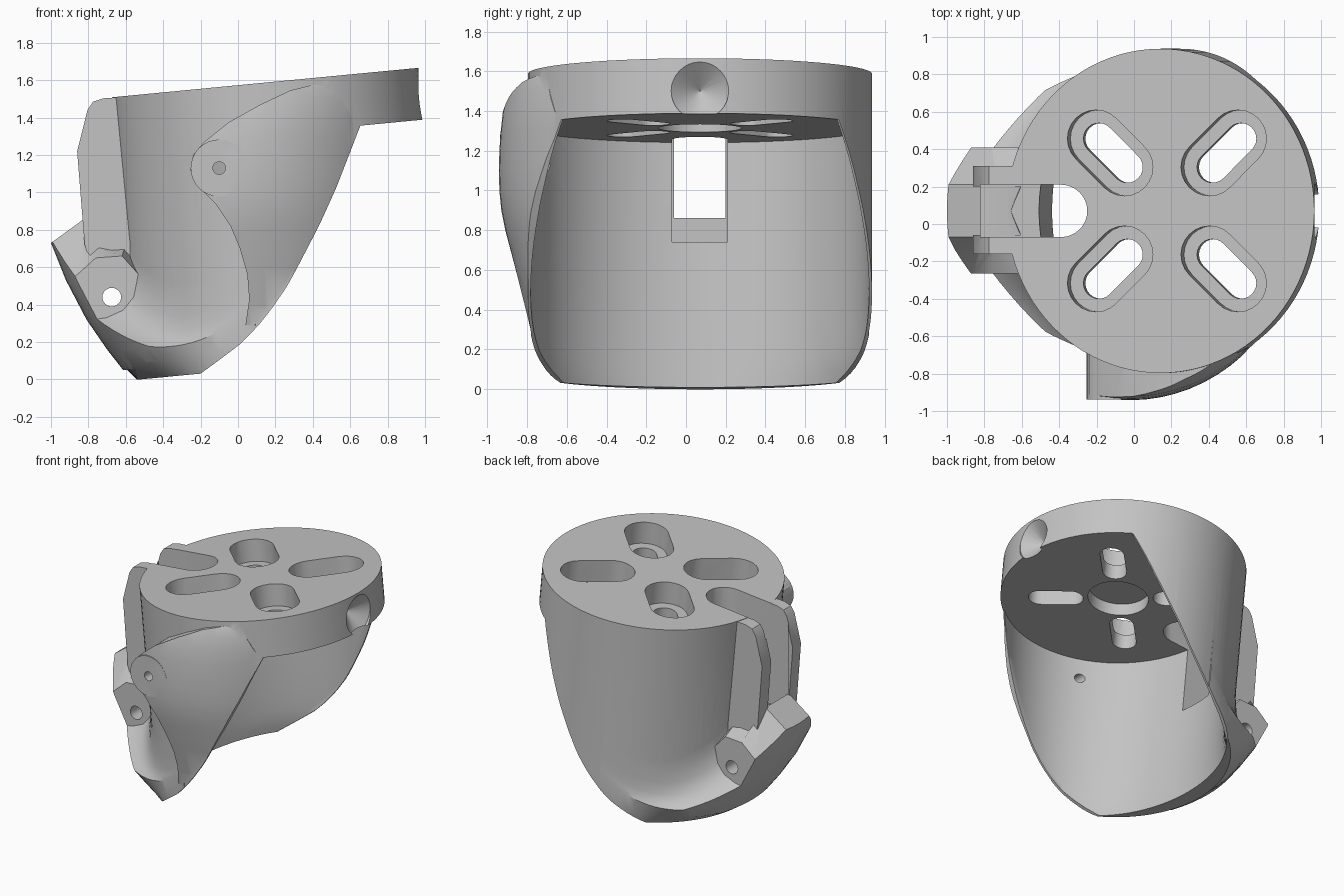
import bpy, bmesh
from math import sin, cos, acos, pi, radians
from mathutils import Matrix, Vector

cube = bpy.data.objects.get("Cube")
if cube:
    bpy.data.objects.remove(cube, do_unlink=True)

grey = bpy.data.materials.new("plain grey")
grey.use_nodes = True
grey.diffuse_color = (0.55, 0.55, 0.55, 1)
grey.node_tree.nodes["Principled BSDF"].inputs["Base Color"].default_value = (0.55, 0.55, 0.55, 1)

TILT = Matrix.Rotation(-0.0957, 4, 'Y')   # the cup leans slightly
MID = 0.07                                # middle plane in y
CU, A, B = 0.292, 0.827, 0.867            # cup centre and radii
TOP, UNDER, BASE = 1.566, 1.288, 0.05


def loft(name, rings, tilt=False):
    """Solid skinned through closed rings of equal length."""
    bm = bmesh.new()
    vs = [[bm.verts.new(TILT @ Vector(p) if tilt else Vector(p)) for p in r] for r in rings]
    n = len(vs[0])
    for a, b in zip(vs, vs[1:]):
        for i in range(n):
            j = (i + 1) % n
            bm.faces.new((a[i], a[j], b[j], b[i]))
    caps = [bm.faces.new(vs[0]), bm.faces.new(vs[-1])]
    bmesh.ops.triangulate(bm, faces=caps)
    bmesh.ops.recalc_face_normals(bm, faces=bm.faces)
    if bm.calc_volume(signed=True) < 0:
        bmesh.ops.reverse_faces(bm, faces=bm.faces)
    me = bpy.data.meshes.new(name)
    bm.to_mesh(me)
    bm.free()
    me.materials.append(grey)
    ob = bpy.data.objects.new(name, me)
    bpy.context.collection.objects.link(ob)
    return ob


def ellipse(cx, cy, a, b, z, n=72):
    return [(cx + a * cos(2 * pi * i / n), cy + b * sin(2 * pi * i / n), z) for i in range(n)]


def prism(name, profile, y0, y1):
    return loft(name, [[(x, y, z) for x, z in profile] for y in (y0, y1)])


def rod(name, x, z, r, y0, y1, n=32):
    return prism(name, [(x + r * cos(2 * pi * i / n), z + r * sin(2 * pi * i / n)) for i in range(n)], y0, y1)


def capsule(name, cx, cy, ang, half, r, z0, z1):
    pts = []
    for side in (1, -1):
        for i in range(13):
            t = ang + (0 if side == 1 else pi) - pi / 2 + pi * i / 12
            pts.append((cx + side * half * cos(ang) + r * cos(t),
                        cy + side * half * sin(ang) + r * sin(t)))
    return loft(name, [[(x, y, z) for x, y in pts] for z in (z0, z1)], True)


def flare(left_shift=0):
    """Outward-leaning envelope of the lower left side."""
    return loft("flare", [ellipse(left + 1, MID, 1, 1, z, 96) for z, left in
                          ((-.1, -.5), (0, -.575), (.16, -.70), (.32, -.81), (.53, -.92), (.73, -1), (1.1, -1.12))])


def volume(mesh):
    bm = bmesh.new()
    bm.from_mesh(mesh)
    v = bm.calc_volume()
    bm.free()
    return v


def combine(target, tool, op):
    """Boolean with a second solver in reserve; the tool is used up."""
    before = volume(target.data)
    for solver in ('MANIFOLD', 'EXACT', 'FLOAT'):
        m = target.modifiers.new(op, 'BOOLEAN')
        m.operation, m.object, m.solver = op, tool, solver
        if solver == 'EXACT':
            m.use_self = True
        bpy.context.view_layer.update()
        shape = target.evaluated_get(bpy.context.evaluated_depsgraph_get())
        mesh = bpy.data.meshes.new_from_object(shape)
        target.modifiers.remove(m)
        after = volume(mesh)
        good = after > before + 1e-6 if op == 'UNION' else 0.05 * before < after < before - 1e-6
        if good:
            target.data = mesh
            break
    bpy.data.objects.remove(tool, do_unlink=True)


def curve_at(pts, v):
    for (a, p), (b, q) in zip(pts, pts[1:]):
        if v <= b:
            return p + (q - p) * (v - a) / (b - a)
    return pts[-1][1]


# Leaning cup body
cup = loft("socket_cup", [ellipse(CU, MID, A, B, w, 96) for w in (BASE, TOP)], True)

# Flared lip around the lower side
sections = []
for i in range(-26, 27):
    t = radians(i * 3)
    d = abs(i * 3)
    we = 0.21 + 0.14 * ((d - 47) / 27) ** 2
    e = 0.36 * cos(t) ** 3.6 + 0.004
    shape = [(-0.12, BASE), (0.002, BASE), (e * 0.55, BASE + (we - BASE) * 0.45), (e, we),
             (e * 0.62, we + 0.03), (e * 0.34, we + 0.08), (e * 0.14, we + 0.16),
             (e * 0.03, we + 0.28), (-0.004, we + 0.4), (-0.12, we + 0.4)]
    sections.append([(CU - (A + r) * cos(t), MID + (B + r) * sin(t), w) for r, w in shape])
lip = loft("lip", sections, True)
combine(lip, flare(), 'INTERSECT')
combine(cup, lip, 'UNION')

# Hinge bracket, trimmed to the flare
crown = [(-1.2, .585), (-.82, .86), (-.73, .75), (-.6, .725), (-.53, .6), (-.45, .3), (-.45, .05), (-1.2, .05)]
ear = [(-1.2, .35), (-.86, .56), (-.76, .65), (-.62, .66), (-.53, .56), (-.45, .3), (-.45, .05), (-1.2, .05)]
bracket = loft("bracket", [[(x, y, z) for x, z in prof] for prof, y in
                           ((ear, -.265), (crown, -.07), (crown, .21), (ear, .41))])
combine(bracket, flare(), 'INTERSECT')
combine(cup, bracket, 'UNION')

# Twin upright arms
arm = [(-.86, 1.22), (-.82, .72), (-.78, .6), (-.45, .6), (-.45, 1.52),
       (-.72, 1.503), (-.775, 1.485), (-.805, 1.44)]
for y0, y1 in ((-.16, -.06), (.2, .31)):
    combine(cup, prism("arm", arm, y0, y1), 'UNION')

# Front bulge with an S-shaped leading edge
edge = [(.5, 1.6), (.28, 1.545), (.12, 1.47), (-.05, 1.375), (-.18, 1.27), (-.24, 1.2), (-.255, 1.12),
        (-.22, 1.04), (-.12, .94), (-.04, .82), (.01, .7), (.05, .56), (.06, .43), (.04, .29),
        (.14, .3), (.36, .63), (.54, 1.02), (.64, 1.34)]
bulge = prism("bulge", edge, -.3, -1.1)
dome = loft("dome", [ellipse(-.02, MID, .93, b, z) for z, b in
                     ((.2, .83), (.4, .88), (.6, .93), (.8, .98), (.9, 1), (1, 1.01), (1.1, 1.012), (1.2, 1.01),
                      (1.3, 1.003), (1.4, .992), (1.5, .965), (1.56, .94), (1.6, .91), (1.64, .86))])
combine(bulge, dome, 'INTERSECT')
combine(cup, bulge, 'UNION')
combine(cup, rod("boss", -.1, 1.13, .153, -.6, -.938), 'UNION')

# Hollow interior, open towards the right-hand end
opening = [(-.05, -.36), (.05, -.2), (.115, -.09), (.188, .028), (.265, .12), (.352, .205), (.47, .305),
           (.596, .389), (.78, .508), (.966, .615), (UNDER, .777)]
rings = []
for i in range(31):
    w = -.03 + (UNDER + .03) * i / 30
    um = curve_at(opening, w)
    limit = acos((CU - um) / A)
    width = um - CU + A
    k = 1 - min(0.1, 0.4 * width) / width
    ring = []
    for j in range(49):
        t = limit * (j - 24) / 24
        ring.append((um - (um - CU + A * cos(t)) * k, MID + .983 * B * sin(t), w))
    h, ue = .983 * B * sin(limit), um + .004
    rings.append([(ue, MID - h, w)] + ring + [(ue, MID + h, w), (ue, 2, w), (2, 2, w), (2, -2, w), (ue, -2, w)])
combine(cup, loft("hollow", rings, True), 'DIFFERENCE')

# Open channel between the arms
channel = [(-.82, -.07), (-.39, -.07)]
channel += [(-.39 + .14 * sin(pi * i / 16), MID - .14 * cos(pi * i / 16)) for i in range(1, 16)]
channel += [(-.39, .21), (-.82, .21)]
combine(cup, loft("channel", [[(x, y, z) for x, y in channel] for z in (.74, 1.9)]), 'DIFFERENCE')

# Four radial slots with wide recesses, and the round recess below
SU = 0.327
for sx in (1, -1):
    for sy in (1, -1):
        ang = pi / 4 * sx * sy
        x, y = SU + .305 * sx, MID + .31 * sy
        combine(cup, capsule("recess", x, y, ang, .108, .153, 1.4, 1.8), 'DIFFERENCE')
        combine(cup, capsule("slot", x, y, ang, .108, .083, 1.2, 1.8), 'DIFFERENCE')
combine(cup, loft("hub_recess", [ellipse(SU, MID, .21, .21, w, 48) for w in (1.2, 1.38)], True), 'DIFFERENCE')

# Drilled dimple in the rim, boss hole and hinge hole
dimple = [[(x, MID + r * cos(pi * i / 16), 1.502 + r * sin(pi * i / 16)) for i in range(32)]
          for x, r in ((.86, .004), (.965, .145), (1.2, .145))]
combine(cup, loft("dimple", dimple), 'DIFFERENCE')
combine(cup, rod("boss_hole", -.1, 1.13, .034, -.4, -1.2, 20), 'DIFFERENCE')
combine(cup, rod("hinge_hole", -.675, .44, .05, -1, 1, 24), 'DIFFERENCE')

# Smooth curved walls, keep the cut edges crisp
bpy.ops.object.select_all(action='DESELECT')
cup.select_set(True)
bpy.context.view_layer.objects.active = cup
bpy.ops.object.shade_smooth_by_angle(angle=radians(28))
